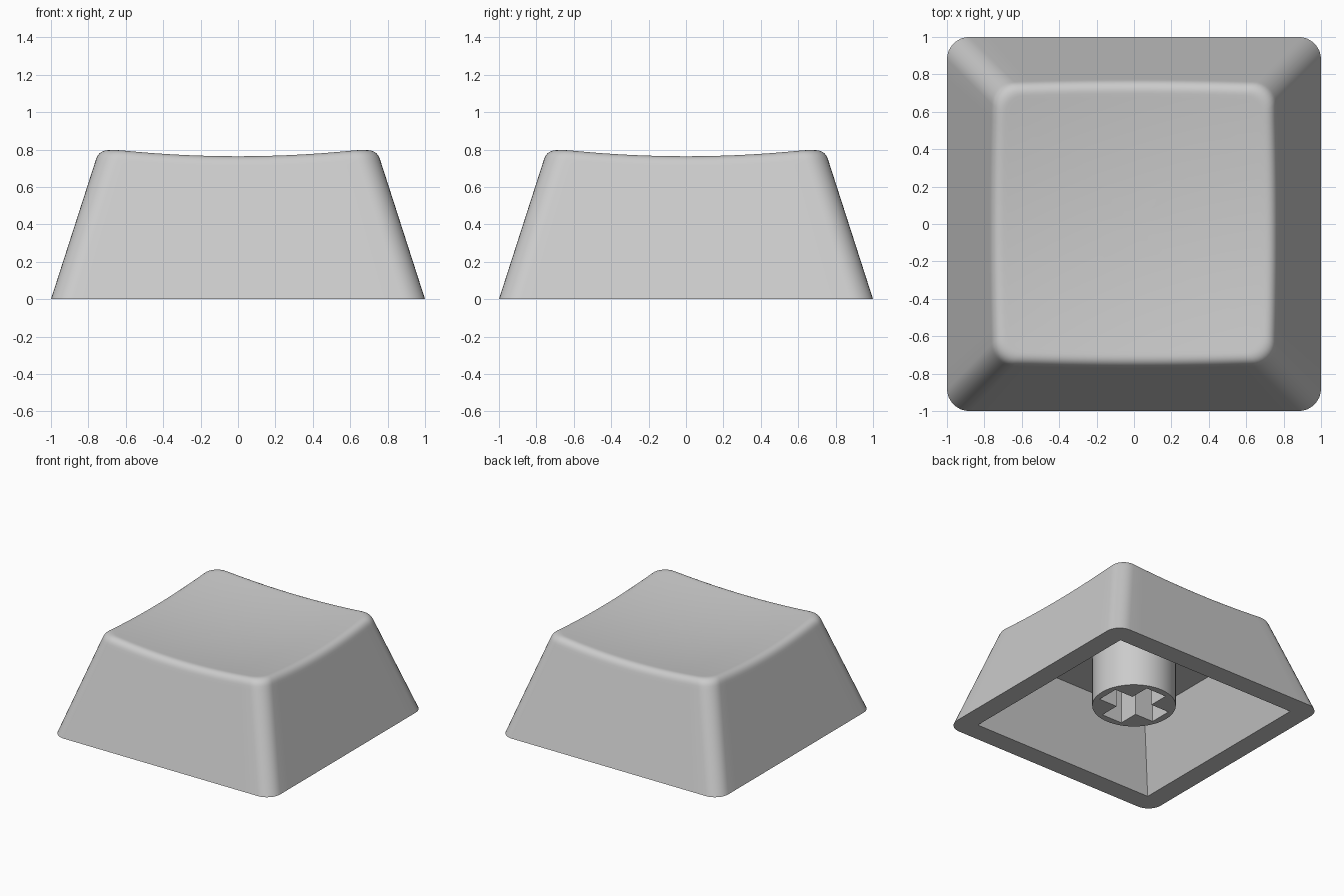
import bpy, bmesh, math
from mathutils import Vector

if "Cube" in bpy.data.objects:
    bpy.data.objects.remove(bpy.data.objects["Cube"])

CORNER, SLOPE, FILLET = 0.12, 0.322, 0.055
RIM, CEILING_HALF, CEILING_Z = 0.835, 0.645, 0.555

grey = bpy.data.materials.new("light_grey_plastic")
grey.diffuse_color = (0.6, 0.6, 0.6, 1)
grey.use_nodes = True
grey.node_tree.nodes["Principled BSDF"].inputs["Base Color"].default_value = grey.diffuse_color


def outline(half, r, arc=8, side=16):
    """Rounded square, counter-clockwise, with evenly divided straight sides."""
    corners = []
    for k in range(4):
        a0 = k * math.pi / 2
        c = Vector((math.cos(a0 + math.pi / 4), math.sin(a0 + math.pi / 4))) * (half - r) * math.sqrt(2)
        corners.append([c + r * Vector((math.cos(a0 + i / arc * math.pi / 2),
                                        math.sin(a0 + i / arc * math.pi / 2))) for i in range(arc + 1)])
    pts = []
    for k in range(4):
        pts += corners[k]
        a, b = corners[k][-1], corners[(k + 1) % 4][0]
        pts += [a.lerp(b, i / side) for i in range(1, side)]
    return pts


def dish(p):
    """Height of the scooped top."""
    return 0.722 + 0.085 * (p.x ** 2 + p.y ** 2)


def wall(i, z):
    """Point i of the sloping outer wall at height z."""
    p = outline(1 - SLOPE * z, CORNER)[i]
    return Vector((p.x, p.y, z))


def finish(name, bm):
    bmesh.ops.recalc_face_normals(bm, faces=bm.faces)
    me = bpy.data.meshes.new(name)
    bm.to_mesh(me)
    bm.free()
    ob = bpy.data.objects.new(name, me)
    bpy.context.collection.objects.link(ob)
    me.materials.append(grey)
    return ob


def smooth(ob):
    bpy.ops.object.select_all(action='DESELECT')
    ob.select_set(True)
    bpy.context.view_layer.objects.active = ob
    bpy.ops.object.shade_smooth_by_angle(angle=math.radians(30))


# Keycap shell: one loft from the ceiling, over the rim, up the wall and across the dish
columns = []
for i, (ceil_p, rim_p) in enumerate(zip(outline(CEILING_HALF, 0), outline(RIM, 0))):
    z = 0.77
    for _ in range(6):                      # where the wall meets the dish
        z = dish(wall(i, z))
    edge = wall(i, z)
    low = wall(i, z - FILLET)
    inner = outline(1 - SLOPE * z - FILLET, CORNER - FILLET * 0.5)[i]
    top = Vector((inner.x, inner.y, dish(inner)))
    col = [Vector((*ceil_p, CEILING_Z)), Vector((*rim_p, 0)), wall(i, 0), wall(i, z - FILLET - 0.02)]
    for s in range(9):                      # rounded top edge
        t = s / 8
        col.append(low * (1 - t) ** 2 + edge * 2 * t * (1 - t) + top * t * t)
    for s in (0.97, 0.86, 0.72, 0.58, 0.44, 0.3, 0.15):
        q = inner * s
        col.append(Vector((q.x, q.y, dish(q))))
    columns.append(col)

bm = bmesh.new()
grid = [[bm.verts.new(v) for v in col] for col in columns]
n = len(grid)
for i in range(n):
    a, b = grid[i], grid[(i + 1) % n]
    for j in range(len(a) - 1):
        bm.faces.new((a[j], b[j], b[j + 1], a[j + 1]))
centre = bm.verts.new((0, 0, dish(Vector((0, 0)))))
for i in range(n):
    bm.faces.new((grid[i][-1], grid[(i + 1) % n][-1], centre))
bm.faces.new([col[0] for col in grid])      # flat ceiling
bmesh.ops.remove_doubles(bm, verts=bm.verts, dist=1e-5)
smooth(finish("keycap_shell", bm))

# Stem: round post hanging from the ceiling
bm = bmesh.new()
bmesh.ops.create_cone(bm, cap_ends=True, segments=64, radius1=0.315, radius2=0.315, depth=0.48)
bmesh.ops.translate(bm, verts=bm.verts, vec=(0, 0, 0.11 + 0.24))
stem = finish("stem", bm)

# Cross-shaped socket cut into the stem
L, W = 0.26, 0.093
quarter = [(L, -W), (L, W), (W, W)]
bm = bmesh.new()
loop = []
for k in range(4):
    c, s = round(math.cos(k * math.pi / 2)), round(math.sin(k * math.pi / 2))
    loop += [bm.verts.new((c * x - s * y, s * x + c * y, 0)) for x, y in quarter]
face = bm.faces.new(loop)
up = bmesh.ops.extrude_face_region(bm, geom=[face])["geom"]
bmesh.ops.translate(bm, verts=[v for v in up if isinstance(v, bmesh.types.BMVert)], vec=(0, 0, 0.54))
cutter = finish("socket_cutter", bm)
cut = stem.modifiers.new("socket", 'BOOLEAN')
cut.operation, cut.solver, cut.object = 'DIFFERENCE', 'EXACT', cutter
bpy.ops.object.select_all(action='DESELECT')
stem.select_set(True)
bpy.context.view_layer.objects.active = stem
bpy.ops.object.modifier_apply(modifier=cut.name)
bpy.data.objects.remove(cutter)
smooth(stem)
